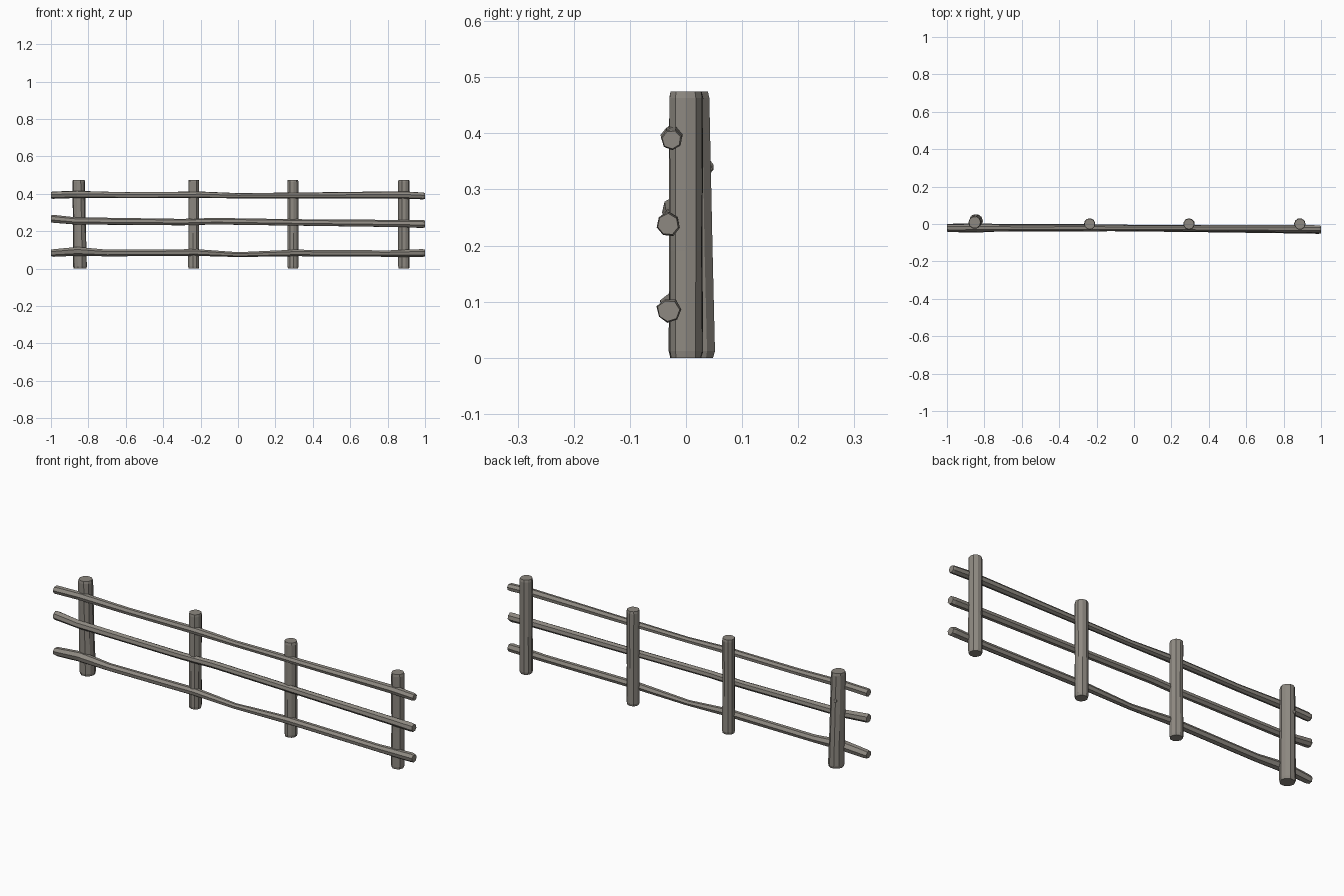
import bpy, bmesh, math, random

if "Cube" in bpy.data.objects:
    bpy.data.objects.remove(bpy.data.objects["Cube"])

random.seed(4)
wood = bpy.data.materials.new("weathered grey wood")
wood.diffuse_color = (0.27, 0.25, 0.22, 1)
wood.use_nodes = True
wood.node_tree.nodes["Principled BSDF"].inputs["Base Color"].default_value = wood.diffuse_color


def add_object(name, bm):
    bmesh.ops.recalc_face_normals(bm, faces=bm.faces)
    me = bpy.data.meshes.new(name)
    bm.to_mesh(me)
    bm.free()
    me.materials.append(wood)
    ob = bpy.data.objects.new(name, me)
    bpy.context.collection.objects.link(ob)
    return ob


def log(name, stations, upright, sides, turn, wobble):
    """Loft a rough faceted log from rings: (along, centre a, centre b, radius)"""
    bm = bmesh.new()
    shape = [1 + random.uniform(-wobble, wobble) for _ in range(sides)]
    rings = []
    for t, ca, cb, r in stations:
        ring = []
        for i in range(sides):
            ang = turn + 2 * math.pi * i / sides
            k = r * shape[i] * (1 + random.uniform(-wobble, wobble))
            p, q = ca + k * math.cos(ang), cb + k * math.sin(ang)
            ring.append(bm.verts.new((p, q, t) if upright else (t, p, q)))
        rings.append(ring)
    for a, b in zip(rings, rings[1:]):
        for i in range(sides):
            j = (i + 1) % sides
            bm.faces.new((a[i], a[j], b[j], b[i]))
    bm.faces.new(rings[0])
    bm.faces.new(rings[-1])
    return add_object(name, bm)


# Upright posts with slightly chamfered ends; the first is thicker and leans
HEIGHT = 0.475
for n, x in enumerate((-0.848, -0.237, 0.294, 0.887)):
    lean = 0.007 if n == 0 else 0
    y = 0.009 if n == 0 else 0
    radius = 0.034 if n == 0 else 0.0305
    stations = []
    for f, k in ((0, 0.92), (0.025, 1), (0.4, 0.98), (0.975, 1), (1, 0.93)):
        stations.append((f * HEIGHT, x + lean * (0.5 - f), y + lean * (1 - f),
                         (radius + lean * 0.5 * (1 - f)) * k))
    log("post_%d" % (n + 1), stations, True, 10, 0.2 * n, 0.025)

# Horizontal rails: x, centre height and radius at each bend; y drifts forward
rails = {
    "top_rail": (0.004, ((-.99, .393, .020), (-.86, .397, .020), (-.6, .393, .017),
                         (-.2, .395, .018), (0, .390, .015), (.4, .391, .017),
                         (.88, .394, .020), (.99, .389, .019))),
    "middle_rail": (0.010, ((-.99, .264, .022), (-.87, .253, .020), (-.3, .248, .018),
                            (-.12, .252, .019), (.3, .246, .018),
                            (.9, .239, .020), (.985, .237, .022))),
    "bottom_rail": (0.009, ((-.985, .084, .021), (-.86, .093, .025), (-.7, .084, .019),
                            (-.22, .087, .019), (0, .075, .014), (.3, .084, .019),
                            (.8, .081, .018), (.985, .084, .022))),
}
for n, (name, (drift, bends)) in enumerate(rails.items()):
    first, last = bends[0], bends[-1]
    # narrowed end rings cut the rail off square at both ends
    bends = ((-1, first[1], first[2] * 0.9),) + bends + ((1, last[1], last[2] * 0.88),)
    stations = [(x, -0.021 - drift * max(0, x + 0.1), z, r) for x, z, r in bends]
    log(name, stations, False, 7, 0.3 + 0.35 * n, 0.05)

# Small knot on the back of the leaning end post
bm = bmesh.new()
bmesh.ops.create_icosphere(bm, subdivisions=1, radius=0.009)
knot = add_object("post_knot", bm)
knot.location = (-0.86, 0.044, 0.34)
knot.scale = (1, 0.6, 1.2)
